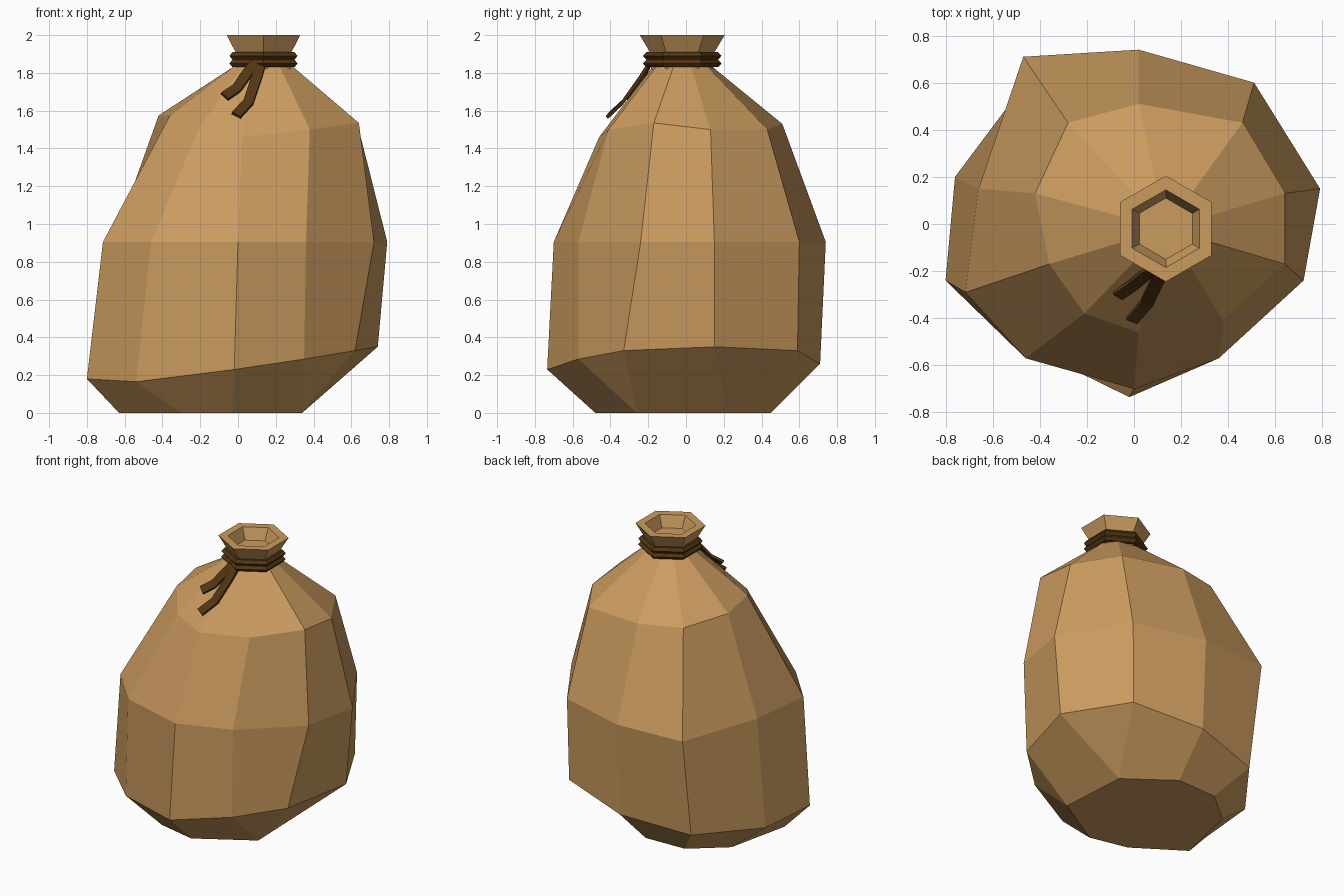
import bpy, math
from mathutils import Vector

if "Cube" in bpy.data.objects:
    bpy.data.objects.remove(bpy.data.objects["Cube"])


def material(name, rgb):
    m = bpy.data.materials.new(name)
    m.diffuse_color = (*rgb, 1)
    m.use_nodes = True
    m.node_tree.nodes["Principled BSDF"].inputs["Base Color"].default_value = m.diffuse_color
    return m


cloth = material("tan cloth", (0.60, 0.33, 0.115))
twine = material("dark brown twine", (0.085, 0.036, 0.006))

NECK = (0.135, -0.02)


def skin(name, rings, mat, closed=False):
    """Join rings of equal length with quads; cap the ends or loop round."""
    n = len(rings[0])
    verts, index, faces = [], {}, []

    def vid(p):
        key = tuple(round(c, 4) for c in p)
        if key not in index:
            index[key] = len(verts)
            verts.append(key)
        return index[key]

    def add(points):
        ids = list(dict.fromkeys(vid(p) for p in points))
        if len(ids) > 2:
            faces.append(ids)

    pairs = list(zip(rings, rings[1:]))
    if closed:
        pairs.append((rings[-1], rings[0]))
    else:
        add(list(reversed(rings[0])))
        add(rings[-1])
    for a, b in pairs:
        for i in range(n):
            j = (i + 1) % n
            add([a[i], a[j], b[j], b[i]])
    mesh = bpy.data.meshes.new(name)
    mesh.from_pydata(verts, [], faces)
    mesh.materials.append(mat)
    ob = bpy.data.objects.new(name, mesh)
    bpy.context.collection.objects.link(ob)
    return ob


def hexagon(r, z):
    return [(NECK[0] + r * math.cos(math.radians(30 + 60 * i)),
             NECK[1] + r * math.sin(math.radians(30 + 60 * i)), z) for i in range(6)]


# Sagging sack body: ten columns, listed counter-clockwise from the front-left
bottom = [(-.30, -.42), (-.03, -.48), (.34, -.26), (.34, -.26), (.31, .22),
          (.31, .22), (.0, .45), (-.30, .44), (-.53, .25), (-.63, -.20)]
lower = [(-.54, -.48, .165), (-.02, -.735, .23), (.35, -.57, .285), (.62, -.33, .33),
         (.74, .15, .35), (.50, .59, .33), (.02, .71, .26), (-.46, .60, .20),
         (-.76, .20, .18), (-.80, -.24, .18)]
middle = [(-.46, -.57), (.0, -.70), (.36, -.57), (.72, -.24), (.79, .15),
          (.51, .60), (.02, .74), (-.47, .71), (-.66, .15), (-.715, -.29)]
upper = [(-.21, -.38, 1.50), (.02, -.46, 1.46), (.38, -.41, 1.50), (.64, -.17, 1.535),
         (.64, .13, 1.50), (.46, .43, 1.50), (.02, .51, 1.53), (-.28, .43, 1.55),
         (-.42, .13, 1.575), (-.36, -.17, 1.575)]
collar = []
for x, y, z in upper:
    d = Vector((x - NECK[0], y - NECK[1])).normalized() * 0.16
    collar.append((NECK[0] + d.x, NECK[1] + d.y, 1.835))
skin("sack_body", [[(x, y, 0) for x, y in bottom], lower,
                   [(x, y, .905) for x, y in middle], upper, collar], cloth)

# Flared open mouth with a shallow hollow
skin("sack_mouth", [hexagon(r, z) for r, z in
                    ((.165, 1.82), (.165, 1.90), (.225, 2.0), (.165, 2.0), (.13, 1.92))], cloth)

# Two turns of twine round the neck
for k in range(2):
    z = 1.85 + 0.04 * k
    section = ((.15, -.02), (.19, -.02), (.208, 0), (.19, .02), (.15, .02))
    skin(f"twine_turn_{k + 1}", [hexagon(r, z + dz) for r, dz in section], twine, closed=True)


# Loose twine ends hanging at the front
def loose_end(name, path, width=0.055, thick=0.018):
    pts = [Vector(p) for p in path]
    out = Vector((0, -.8, .6))
    rings = []
    for i, p in enumerate(pts):
        along = (pts[min(i + 1, len(pts) - 1)] - pts[max(i - 1, 0)]).normalized()
        side = along.cross(out).normalized() * width / 2
        up = side.cross(along).normalized() * thick / 2
        rings.append([p - side - up, p + side - up, p + side + up, p - side + up])
    skin(name, rings, twine)


loose_end("twine_end_short", [(.09, -.19, 1.85), (.05, -.215, 1.80),
                              (-.005, -.26, 1.72), (-.07, -.305, 1.675)])
loose_end("twine_end_long", [(.12, -.195, 1.85), (.10, -.24, 1.78),
                             (.055, -.335, 1.645), (-.01, -.41, 1.575)])
